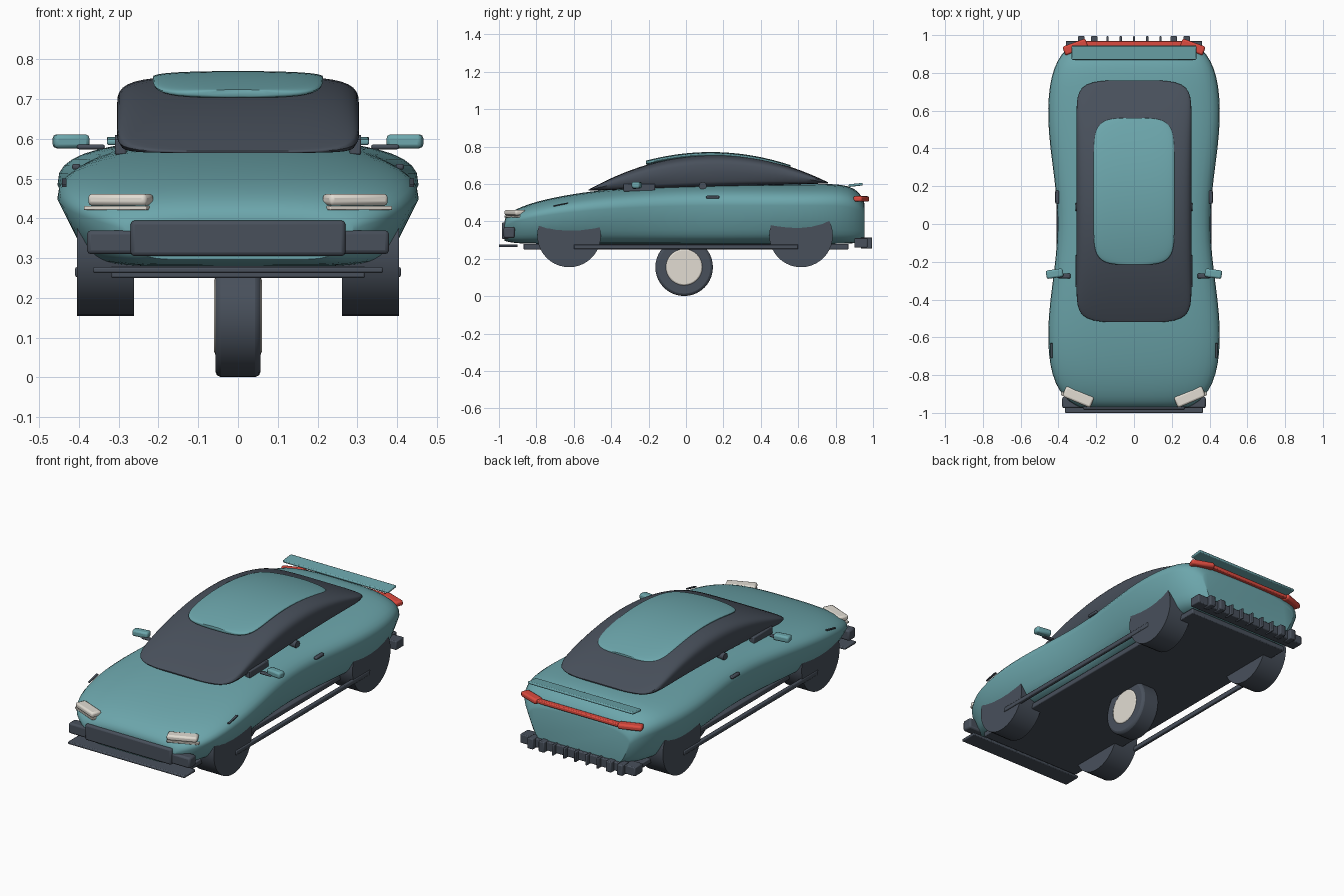
import bpy, bmesh, math
from mathutils import Matrix

cube = bpy.data.objects.get("Cube")
if cube:
    bpy.data.objects.remove(cube, do_unlink=True)


def material(name, red_part, green_part, blue_part):
    mat = bpy.data.materials.new(name)
    colour = (red_part, green_part, blue_part, 1)
    mat.use_nodes = True
    mat.diffuse_color = colour
    mat.node_tree.nodes["Principled BSDF"].inputs["Base Color"].default_value = colour
    return mat


teal = material("teal paint", 0.15, 0.38, 0.41)
dark = material("dark trim", 0.065, 0.08, 0.105)
red = material("red lamp", 0.72, 0.07, 0.05)
cream = material("cream lamp", 0.76, 0.72, 0.65)


def finish(name, bm, mat, location=(0, 0, 0), bevel=0):
    bmesh.ops.recalc_face_normals(bm, faces=bm.faces)
    mesh = bpy.data.meshes.new(name)
    bm.to_mesh(mesh)
    bm.free()
    mesh.materials.append(mat)
    obj = bpy.data.objects.new(name, mesh)
    obj.location = location
    bpy.context.collection.objects.link(obj)
    bpy.ops.object.select_all(action='DESELECT')
    obj.select_set(True)
    bpy.context.view_layer.objects.active = obj
    bpy.ops.object.shade_smooth_by_angle(angle=math.radians(40))
    if bevel:
        modifier = obj.modifiers.new("soft edges", 'BEVEL')
        modifier.width = bevel
        modifier.segments = 2
    return obj


def half_section(waist, low_power, high_power, lean, steps=10):
    """Half outline as width and height fractions, from bottom centre to top centre."""
    outline = []
    for i in range(-steps, steps + 1):
        angle = math.pi / 2 * abs(i) / steps
        power = low_power if i < 0 else high_power
        across = math.cos(angle) ** (2 / power)
        rise = math.sin(angle) ** (2 / power)
        if i < 0:
            outline.append((across * (1 - lean * rise), waist * (1 - rise)))
        else:
            outline.append((across, waist + (1 - waist) * rise))
    return outline


def loft(name, front, back, shape, section, mat, steps=36):
    """Sweep a section along y; shape gives half width, bottom and top at a place."""
    ring = section + [(-u, v) for u, v in reversed(section[1:-1])]
    bm = bmesh.new()
    rows = []
    for i in range(steps + 1):
        along = -math.cos(math.pi * i / steps)
        y = (front + back) / 2 + along * (back - front) / 2
        width, low, high = shape(y, along * 0.998)
        rows.append([bm.verts.new((u * width, y, low + v * (high - low))) for u, v in ring])
    for row, following in zip(rows, rows[1:]):
        for i in range(len(ring)):
            bm.faces.new((row[i - 1], row[i], following[i], following[i - 1]))
    bm.faces.new(rows[0])
    bm.faces.new(rows[-1])
    finish(name, bm, mat)


def box(name, center, size, mat, bevel=0.005, pitch=0, yaw=0):
    bm = bmesh.new()
    bmesh.ops.create_cube(bm, size=1, matrix=Matrix.Diagonal((*size, 1)))
    obj = finish(name, bm, mat, center, bevel)
    obj.rotation_euler = (math.radians(pitch), 0, math.radians(yaw))


def disc(name, center, radius, width, mat, bevel=0):
    bm = bmesh.new()
    bmesh.ops.create_cone(bm, cap_ends=True, segments=40, radius1=radius,
                          radius2=radius, depth=width,
                          matrix=Matrix.Rotation(math.pi / 2, 4, 'Y'))
    finish(name, bm, mat, center, bevel)


def body_shape(y, along):
    # Waisted sides with wide fenders, rounded nose and tail
    width = 0.43 - 0.025 * math.cos(math.pi * y / 0.61)
    width *= (1 - abs(y) ** 10) ** 0.3
    nose = max(0, 0.2 - y) / 1.17
    tail = max(0, y - 0.6) / 0.36
    high = 0.4 + 0.2 * math.sqrt(max(0, 1 - nose ** 2))
    if tail:
        high = 0.45 + 0.15 * math.sqrt(1 - tail ** 6)
    return width, 0.28 + 0.03 * abs(y) ** 20, high


def canopy_shape(y, along):
    width = 0.305 * (1 - along ** 16) ** 0.25
    low = 0.58 + 0.03 * y
    return width, low, low + 0.005 + 0.168 * (1 - along ** 2)


def roof_shape(y, along):
    taper = (1 - along ** 8) ** 0.25
    high = 0.77 - 0.058 * along ** 2 - 0.012 * along
    return 0.214 * taper, high - 0.01 - 0.02 * taper, high


# Main shells
loft("body", -0.97, 0.955, body_shape, half_section(0.64, 8, 2.7, 0.18), teal)
loft("glass_canopy", -0.52, 0.76, canopy_shape, half_section(0.45, 8, 4.5, 0.05), dark)
loft("roof_panel", -0.215, 0.56, roof_shape, half_section(0.5, 3, 2.5, 0), teal)

# Underside and front trim
box("floor", (0, 0, 0.265), (0.64, 1.74, 0.03), dark)
box("grille", (0, -0.95, 0.35), (0.54, 0.07, 0.09), dark, bevel=0.01)
box("front_bumper", (0, -0.945, 0.34), (0.76, 0.06, 0.06), dark, bevel=0.01)
box("front_splitter", (0, -0.95, 0.27), (0.73, 0.1, 0.015), dark)

# Rear trim
box("rear_bumper", (0, 0.935, 0.285), (0.72, 0.07, 0.05), dark)
for i in range(-4, 5):
    thickness = 0.035 if abs(i) in (3, 4) else 0.012
    box("diffuser_fin", (i * 0.07, 0.965, 0.285), (thickness, 0.06, 0.06), dark)
box("tail_light_bar", (0, 0.955, 0.52), (0.54, 0.03, 0.02), red)
box("spoiler", (0, 0.907, 0.595), (0.66, 0.075, 0.014), teal, pitch=6)

# Central wheel with hub caps
disc("wheel", (0, -0.01, 0.155), 0.154, 0.114, dark, bevel=0.014)
disc("hub_caps", (0, -0.01, 0.155), 0.1, 0.12, cream, bevel=0.01)

# Paired parts
for side, s in (("left", 1), ("right", -1)):
    for end, y in (("front", -0.625), ("rear", 0.615)):
        disc(f"{side}_{end}_wheel_arch", (s * 0.333, y, 0.325), 0.17, 0.144, dark)
    box(side + "_sill", (s * 0.4, 0, 0.265), (0.02, 1.2, 0.025), dark)
    box(side + "_headlight", (s * 0.295, -0.915, 0.447), (0.16, 0.06, 0.03),
        cream, bevel=0.01, yaw=s * 23)
    box(side + "_light_strip", (s * 0.3, -0.915, 0.426), (0.17, 0.05, 0.01),
        cream, bevel=0.002, yaw=s * 23)
    box(side + "_tail_light", (s * 0.31, 0.937, 0.52), (0.13, 0.05, 0.03),
        red, bevel=0.01, yaw=s * -20)
    box(side + "_mirror", (s * 0.42, -0.263, 0.594), (0.09, 0.045, 0.035),
        teal, bevel=0.01, yaw=s * -8)
    box(side + "_mirror_arm", (s * 0.37, -0.275, 0.58), (0.07, 0.025, 0.012), dark)
    box(side + "_quarter_trim", (s * 0.295, -0.25, 0.58), (0.03, 0.17, 0.04), dark)
    disc(side + "_window_pivot", (s * 0.29, 0.09, 0.59), 0.02, 0.04, dark)
    box(side + "_door_handle", (s * 0.407, 0.143, 0.53), (0.02, 0.07, 0.015), dark)
    box(side + "_fender_vent", (s * 0.437, -0.67, 0.49), (0.012, 0.08, 0.006),
        dark, bevel=0.001, pitch=12)
